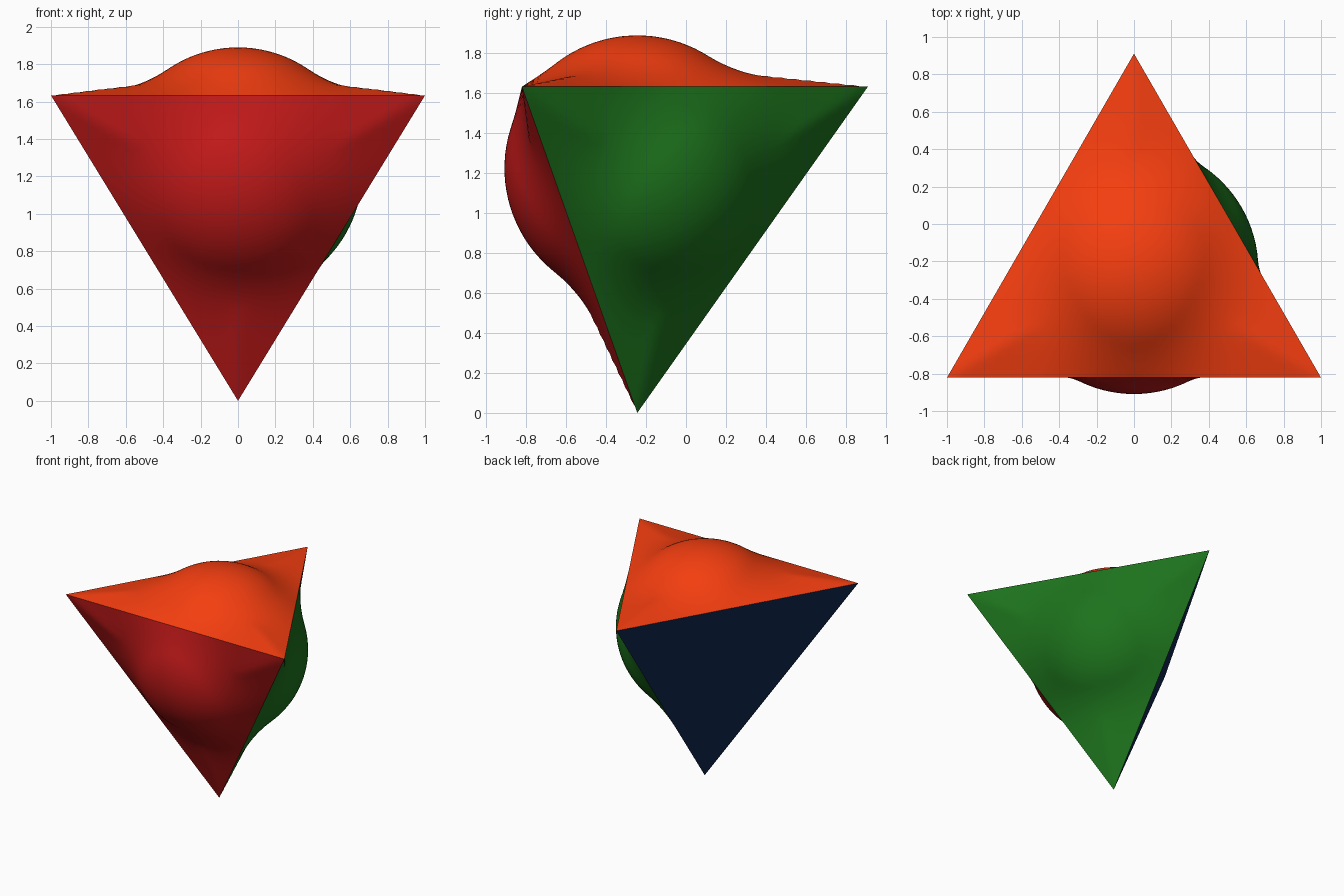
import bpy
from math import sqrt
from mathutils import Vector

if "Cube" in bpy.data.objects:
    bpy.data.objects.remove(bpy.data.objects["Cube"])

N = 48                      # subdivisions along a face edge
EDGE = 2.0
INRADIUS = EDGE / sqrt(24)  # tetrahedron centre to face
BALL = 0.665                # ball pushing the faces out
Y0 = -0.244
H = EDGE * sqrt(2 / 3)

# Corners of the inverted tetrahedron
A = Vector((0, Y0, 0))
L = Vector((-1, Y0 - 1 / sqrt(3), H))
R = Vector((1, Y0 - 1 / sqrt(3), H))
B = Vector((0, Y0 + 2 / sqrt(3), H))


def bulge_heights():
    """Height of a skin stretched over the ball and pinned at the face edges."""
    base = {}
    for i in range(N + 1):
        for j in range(N + 1 - i):
            x, y = EDGE * (i + j / 2) / N, EDGE * j / N * sqrt(3) / 2
            rho2 = (x - 1) ** 2 + (y - 1 / sqrt(3)) ** 2
            ball = sqrt(max(BALL ** 2 - rho2, 0)) - INRADIUS
            d = min(i, j, N - i - j) / N * sqrt(3)
            base[i, j] = max(ball, 0.21 * d)
    h = dict(base)
    steps = ((1, 0), (-1, 0), (0, 1), (0, -1), (1, -1), (-1, 1))
    for _ in range(25):
        for (i, j) in base:
            if min(i, j, N - i - j) > 0:
                mean = sum(h[i + a, j + b] for a, b in steps) / 6
                h[i, j] = max(base[i, j], mean)
    return h


def panel(name, corners, color, heights=None):
    a, b, c = corners
    normal = (b - a).cross(c - a).normalized()
    if heights:
        index = {k: n for n, k in enumerate(heights)}
        verts = [a + (b - a) * (i / N) + (c - a) * (j / N) + normal * z
                 for (i, j), z in heights.items()]
        faces = []
        for i, j in heights:
            if i + j < N:
                faces.append((index[i, j], index[i + 1, j], index[i, j + 1]))
            if i + j < N - 1:
                faces.append((index[i + 1, j], index[i + 1, j + 1], index[i, j + 1]))
    else:
        verts, faces = [a, b, c], [(0, 1, 2)]
    mesh = bpy.data.meshes.new(name)
    mesh.from_pydata([tuple(v) for v in verts], [], faces)
    for p in mesh.polygons:
        p.use_smooth = bool(heights)
    mat = bpy.data.materials.new(name + "_color")
    mat.diffuse_color = color
    mat.use_nodes = True
    mat.node_tree.nodes["Principled BSDF"].inputs["Base Color"].default_value = mat.diffuse_color
    mesh.materials.append(mat)
    obj = bpy.data.objects.new(name, mesh)
    bpy.context.collection.objects.link(obj)


skin = bulge_heights()
# Three bulging faces and one flat face
panel("top_face", (L, R, B), (0.91, 0.048, 0.005, 1), skin)
panel("front_face", (L, A, R), (0.55, 0.01, 0.01, 1), skin)
panel("right_face", (R, A, B), (0.012, 0.17, 0.012, 1), skin)
panel("left_flat_face", (B, A, L), (0.006, 0.022, 0.09, 1))
